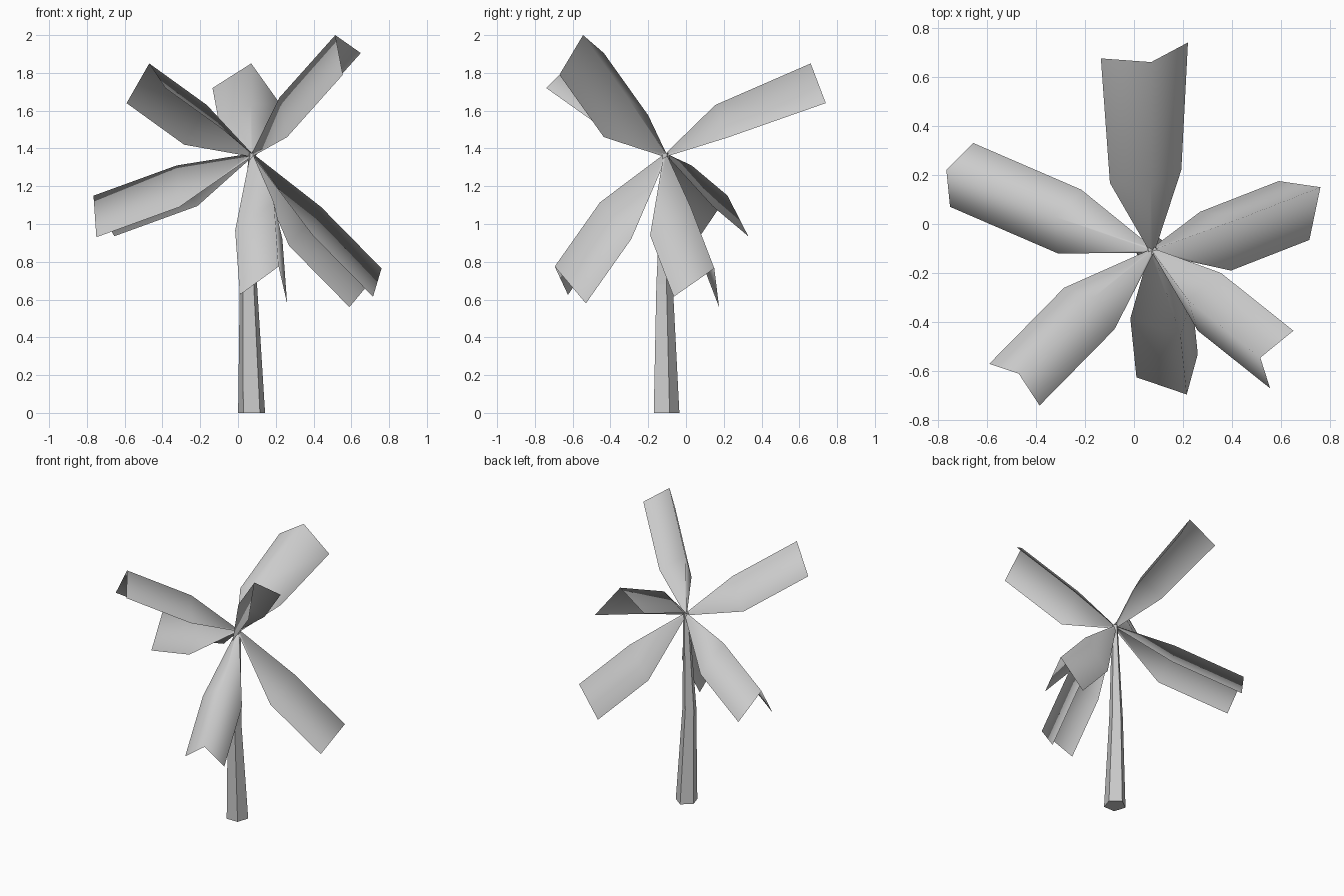
import bpy, bmesh
from math import cos, sin, tau, pi
from mathutils import Vector

if "Cube" in bpy.data.objects:
    bpy.data.objects.remove(bpy.data.objects["Cube"])

CROWN = Vector((0.075, -0.108, 1.365))


def make_object(name, bm, smooth):
    mesh = bpy.data.meshes.new(name)
    bm.to_mesh(mesh)
    bm.free()
    for p in mesh.polygons:
        p.use_smooth = smooth
    ob = bpy.data.objects.new(name, mesh)
    bpy.context.collection.objects.link(ob)
    return ob


def loft(bm, rings, closed):
    n = len(rings[0])
    for a, b in zip(rings, rings[1:]):
        for i in range(n if closed else n - 1):
            j = (i + 1) % n
            bm.faces.new((a[i], a[j], b[j], b[i]))


# Trunk: slightly bent, tapering pentagon (x, y, z, radius)
bm = bmesh.new()
rings = []
for x, y, z, r in [(0.072, -0.11, 0, 0.075), (0.055, -0.118, 0.68, 0.048),
                   (CROWN.x, CROWN.y, 1.375, 0.02)]:
    rings.append([bm.verts.new((x + r * cos(pi / 2 + i * tau / 5),
                                y + r * sin(pi / 2 + i * tau / 5), z))
                  for i in range(5)])
loft(bm, rings, True)
bm.faces.new(rings[0][::-1])
bm.faces.new(rings[-1])
make_object("trunk", bm, False)


# Leaf: folded blade, ridge in the middle, narrow stem to full width to tip
def leaf(name, ridge_tip, edge_a, edge_b, ridge_mid, mid_scale=1.0):
    tip = Vector(ridge_tip)
    offsets = [Vector(edge_a) - tip, Vector((0, 0, 0)), Vector(edge_b) - tip]
    stem = CROWN - (offsets[0] + offsets[2]) * 0.02
    bm = bmesh.new()
    rings = [[bm.verts.new(c + o * s) for o in offsets]
             for c, s in ((stem, 0.07), (Vector(ridge_mid), mid_scale), (tip, 1.0))]
    loft(bm, rings, False)
    bm.normal_update()
    if sum((f.normal.z * f.calc_area() for f in bm.faces)) < 0:
        bmesh.ops.reverse_faces(bm, faces=bm.faces[:])
    make_object(name, bm, True)


leaf("leaf_back", (0.07, 0.66, 1.85), (-0.135, 0.675, 1.72), (0.22, 0.74, 1.64),
     (0.07, 0.155, 1.63), 0.82)
leaf("leaf_front_right", (0.515, -0.545, 2.0), (0.65, -0.435, 1.905),
     (0.555, -0.67, 1.79), (0.22, -0.31, 1.67))
leaf("leaf_front_left", (-0.47, -0.61, 1.85), (-0.59, -0.57, 1.64),
     (-0.385, -0.74, 1.72), (-0.165, -0.30, 1.63))
leaf("leaf_left", (-0.765, 0.22, 1.15), (-0.655, 0.33, 0.935),
     (-0.75, 0.07, 0.93), (-0.325, 0.03, 1.31))
leaf("leaf_right", (0.76, 0.15, 0.765), (0.59, 0.175, 0.56),
     (0.715, -0.065, 0.615), (0.44, 0.025, 1.09))
leaf("leaf_front", (0.215, -0.695, 0.775), (0.01, -0.625, 0.625),
     (0.26, -0.53, 0.58), (0.19, -0.455, 1.115))
